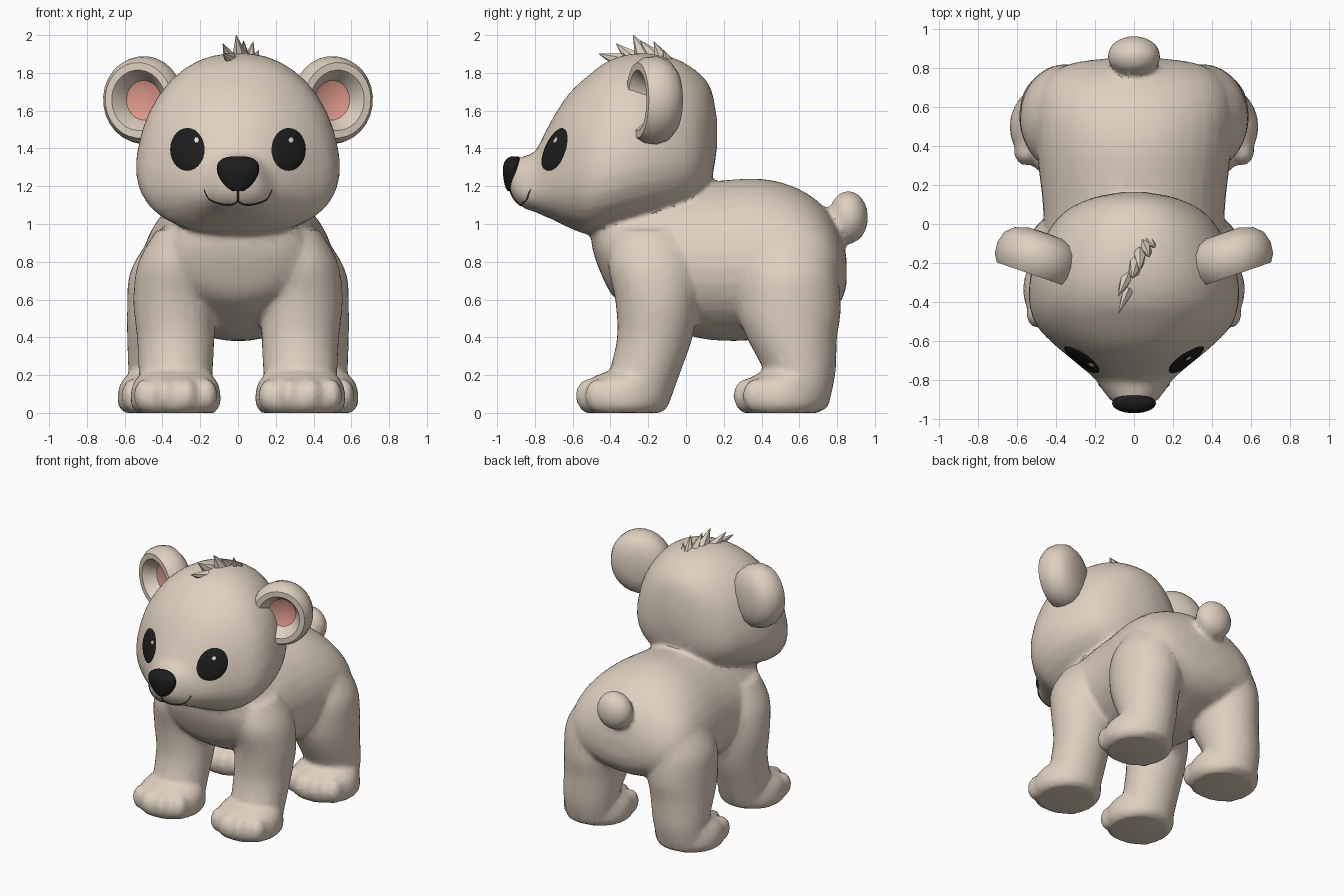
import bpy, bmesh, math
from math import sin, cos, pi, radians
from mathutils import Vector, Matrix
from mathutils.bvhtree import BVHTree

if "Cube" in bpy.data.objects:
    bpy.data.objects.remove(bpy.data.objects["Cube"])


def mat(name, r, g, b):
    m = bpy.data.materials.new(name)
    m.diffuse_color = (r, g, b, 1)
    m.use_nodes = True
    m.node_tree.nodes["Principled BSDF"].inputs["Base Color"].default_value = m.diffuse_color
    return m


FUR = mat("beige_fur", 0.74, 0.635, 0.525)
PINK = mat("inner_ear_pink", 0.73, 0.32, 0.26)
BLACK = mat("eye_black", 0.012, 0.012, 0.013)
WHITE = mat("glint_white", 0.85, 0.83, 0.78)
DARK = mat("mouth_brown", 0.05, 0.038, 0.03)


def finish(name, bm, material, angle=40):
    bmesh.ops.recalc_face_normals(bm, faces=bm.faces)
    me = bpy.data.meshes.new(name)
    bm.to_mesh(me)
    bm.free()
    ob = bpy.data.objects.new(name, me)
    bpy.context.collection.objects.link(ob)
    me.materials.append(material)
    smooth(ob, angle)
    return ob


def smooth(ob, angle):
    bpy.ops.object.select_all(action='DESELECT')
    ob.select_set(True)
    bpy.context.view_layer.objects.active = ob
    bpy.ops.object.shade_smooth_by_angle(angle=radians(angle))


def spline(rows, steps=4):
    """Catmull-Rom through rows of numbers."""
    out = []
    for i in range(len(rows) - 1):
        p = [rows[max(0, min(len(rows) - 1, i + k))] for k in (-1, 0, 1, 2)]
        for s in range(steps):
            t = s / steps
            out.append([0.5 * (2 * b + (c - a) * t + (2 * a - 5 * b + 4 * c - d) * t * t
                               + (3 * b - a - 3 * c + d) * t ** 3) for a, b, c, d in zip(*p)])
    return out + [list(rows[-1])]


def skin(bm, rings, cap=True):
    vs = [[bm.verts.new(p) for p in r] for r in rings]
    n = len(vs[0])
    for a, b in zip(vs, vs[1:]):
        for i in range(n):
            bm.faces.new((a[i], a[(i + 1) % n], b[(i + 1) % n], b[i]))
    if cap:
        bm.faces.new(vs[0])
    bm.faces.new(vs[-1])


def loft_y(bm, rows, k=0.0, n=2.0, seg=32):
    """rows: y, centre z, half width, half height; k widens the lower half."""
    rings = []
    for y, z, rx, rz in spline(rows):
        ring = []
        for i in range(seg):
            a = 2 * pi * (i + 0.5) / seg
            c = math.copysign(abs(cos(a)) ** (2 / n), cos(a))
            s = math.copysign(abs(sin(a)) ** (2 / n), sin(a))
            ring.append((rx * c * (1 - k * s), y, z + rz * s))
        rings.append(ring)
    skin(bm, rings)


def loft_z(bm, rows, seg=28, side=1):
    """rows: z, centre x, centre y, half width, half depth."""
    skin(bm, [[(side * (x + rx * cos(2 * pi * i / seg)), y + ry * sin(2 * pi * i / seg), z)
               for i in range(seg)] for z, x, y, rx, ry in spline(rows)])


def ball(bm, c, r):
    m = Matrix.Translation(c) @ Matrix.Diagonal((*r, 1))
    bmesh.ops.create_uvsphere(bm, u_segments=20, v_segments=12, radius=1, matrix=m)


def paw(bm, side, x, y, w=1.0):
    loft_z(bm, [(0, x, y, .205 * w, .20), (.04, x, y, .235 * w, .235), (.10, x, y, .238 * w, .237),
                (.155, x, y + .01, .225 * w, .215), (.20, x, y + .04, .19 * w, .175),
                (.235, x, y + .08, .12 * w, .11)], side=side)
    # four toes
    for dx, dy in ((-.16, .05), (-.056, 0), (.056, 0), (.16, .05)):
        ball(bm, (side * (x + dx * w), y - .175 + dy, .092), (.062, .075, .09))


# fur body: torso, head, legs, paws and tail fused into one skin
bm = bmesh.new()
loft_y(bm, [(-.50, .95, .10, .06), (-.46, .92, .26, .16), (-.36, .88, .37, .29),
            (-.10, .82, .45, .37), (.13, .805, .47, .42), (.40, .815, .50, .425),
            (.60, .82, .50, .365), (.74, .795, .45, .285), (.82, .765, .33, .175),
            (.85, .75, .13, .07)], k=.06)
loft_y(bm, [(.165, 1.48, .05, .07), (.13, 1.47, .22, .25), (.05, 1.46, .36, .355),
            (-.08, 1.465, .45, .42), (-.25, 1.45, .512, .455), (-.40, 1.415, .522, .455),
            (-.52, 1.365, .485, .42), (-.62, 1.335, .395, .355), (-.70, 1.295, .302, .275),
            (-.76, 1.25, .232, .205), (-.80, 1.225, .19, .16), (-.85, 1.22, .158, .14),
            (-.905, 1.235, .115, .11), (-.935, 1.25, .06, .065)], k=.2, n=2.35)
for s in (-1, 1):
    loft_z(bm, [(.02, .33, -.25, .18, .15), (.2, .33, -.22, .195, .185),
                (.4, .33, -.165, .205, .2), (.6, .34, -.155, .215, .22),
                (.8, .33, -.175, .197, .24), (.97, .29, -.19, .14, .19)], side=s)
    loft_z(bm, [(.02, .385, .59, .18, .16), (.2, .38, .605, .20, .185),
                (.4, .365, .56, .222, .24), (.55, .352, .545, .235, .275),
                (.75, .345, .54, .225, .26), (.95, .28, .54, .17, .2)], side=s)
    paw(bm, s, .33, -.335)
    paw(bm, s, .387, .50, 1.05)
ball(bm, (0, .86, 1.035), (.137, .105, .14))
fur = finish("fur_body", bm, FUR)
rm = fur.modifiers.new("fuse", 'REMESH')
rm.mode, rm.voxel_size = 'VOXEL', .018
sm = fur.modifiers.new("soften", 'SMOOTH')
sm.factor, sm.iterations = .5, 4
dec = fur.modifiers.new("simplify", 'DECIMATE')
dec.ratio = .2
for name in ("fuse", "soften", "simplify"):
    bpy.context.view_layer.objects.active = fur
    bpy.ops.object.modifier_apply(modifier=name)
smooth(fur, 35)

bm = bmesh.new()
bm.from_mesh(fur.data)
tree = BVHTree.FromBMesh(bm)
bm.free()


def on_face(x, z, lift):
    """Point on the face seen from the front at x, z."""
    hit, normal, _, _ = tree.ray_cast(Vector((x, -2, z)), Vector((0, 1, 0)))
    return hit + normal * lift


def face_patch(name, x, z, rx, rz, lift, material, base=.003, seg=28, bands=5):
    bm = bmesh.new()
    rings = []
    for j in range(bands + 1):
        t = 1 - .97 * j / bands
        h = -.004 if j == 0 else lift * (1 - t ** 4) + base
        rings.append([on_face(x + rx * t * cos(2 * pi * i / seg),
                              z + rz * t * sin(2 * pi * i / seg), h) for i in range(seg)])
    skin(bm, rings, cap=False)
    ob = finish(name, bm, material)
    # face the patch outward
    if sum(p.normal.y * p.area for p in ob.data.polygons) > 0:
        ob.data.flip_normals()


# eyes and glints
for side, s in (("left", -1), ("right", 1)):
    face_patch(side + "_eye", s * .268, 1.395, .098, .122, .008, BLACK)
    face_patch(side + "_eye_glint", s * .244 + .03, 1.44, .016, .017, .004, WHITE, .012, 6, 6)

# nose, broad with a rounded lower tip
bm = bmesh.new()
loft_z(bm, [(1.175, 0, -.925, .03, .02), (1.20, 0, -.922, .066, .036), (1.24, 0, -.92, .095, .046),
            (1.285, 0, -.92, .112, .05), (1.325, 0, -.917, .105, .045),
            (1.35, 0, -.91, .072, .032), (1.358, 0, -.905, .03, .015)])
finish("nose", bm, BLACK)

# mouth line: smile and the groove below the nose
for name, pts in (("smile", [(-.18, 1.18), (-.15, 1.13), (-.08, 1.105), (-.03, 1.105), (0, 1.12),
                             (.03, 1.105), (.08, 1.105), (.15, 1.13), (.18, 1.18)]),
                  ("lip_groove", [(0, 1.19), (0, 1.16), (0, 1.12)])):
    bm = bmesh.new()
    rings = []
    for x, z in spline(pts):
        c = on_face(x, z, .001)
        d = Vector((.005, 0, 0)) if name == "lip_groove" else Vector((0, 0, .006))
        rings.append([c + d, c + Vector((0, -.005, 0)), c - d, c + Vector((0, .005, 0))])
    skin(bm, rings)
    finish(name, bm, DARK)

# thick cupped ears, pink inside
profile = [(.01, .125), (.09, .122), (.16, .10), (.203, .06), (.219, 0), (.212, -.06),
           (.187, -.10), (.15, -.10), (.122, -.06), (.098, -.012), (.06, .003), (.005, .005)]
for side, s in (("left", -1), ("right", 1)):
    bm = bmesh.new()
    seg = 28
    skin(bm, [[(r * cos(2 * pi * i / seg), d, 1.07 * r * sin(2 * pi * i / seg))
               for i in range(seg)] for r, d in profile])
    for f in bm.faces:
        c = f.calc_center_median()
        f.material_index = int(math.hypot(c.x, c.z) < .10 and c.y < .04)
    bm.transform(Matrix.Translation((s * .494, -.163, 1.655)) @ Matrix.Rotation(s * radians(19), 4, 'Z')
                 @ Matrix.Rotation(s * radians(8), 4, 'Y'))
    finish(side + "_ear", bm, FUR).data.materials.append(PINK)

# tuft of hair on the crown: flattened locks swept forward
bm = bmesh.new()
for base, tip, r in (((-.03, -.34, 1.86), (-.08, -.46, 1.90), .045),
                     ((-.04, -.28, 1.87), (-.08, -.37, 1.955), .05),
                     ((.01, -.21, 1.87), (-.01, -.28, 2.0), .065),
                     ((.03, -.16, 1.87), (.03, -.24, 1.97), .055),
                     ((.06, -.12, 1.86), (.08, -.17, 1.965), .05),
                     ((.08, -.09, 1.85), (.11, -.12, 1.92), .04)):
    a, b = Vector(base), Vector(tip)
    m = (Matrix.Translation((a + b) / 2) @ (b - a).to_track_quat('Z', 'Y').to_matrix().to_4x4()
         @ Matrix.Diagonal((.7, 1, 1, 1)))
    bmesh.ops.create_cone(bm, cap_ends=True, segments=6, radius1=r, radius2=.002,
                          depth=(b - a).length, matrix=m)
finish("hair_tuft", bm, FUR, 30)
